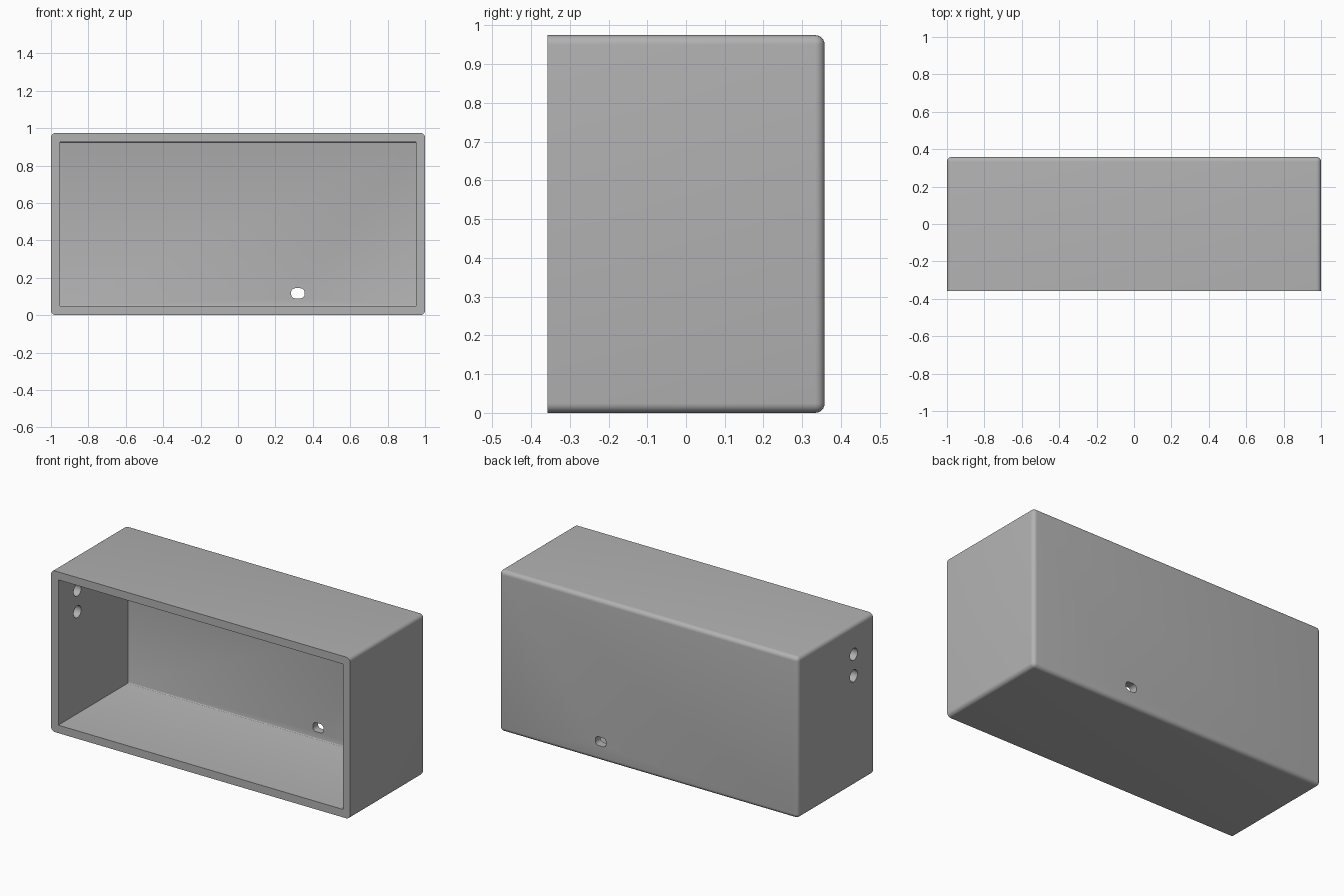
import bpy, bmesh, math
from mathutils import Matrix

W, D, H = 2.0, 0.716, 0.975
WALL, FILLET = 0.048, 0.025

cube = bpy.data.objects.get("Cube")
if cube:
    bpy.data.objects.remove(cube, do_unlink=True)

grey = bpy.data.materials.new("plain_grey")
grey.use_nodes = True
grey.diffuse_color = (0.445, 0.445, 0.445, 1)
grey.node_tree.nodes["Principled BSDF"].inputs["Base Color"].default_value = grey.diffuse_color


def rounded_box(name, size, center, radius, segments, pick):
    """Box whose edges chosen by pick(edge) are rounded."""
    bm = bmesh.new()
    bmesh.ops.create_cube(bm, size=1)
    bmesh.ops.scale(bm, vec=size, verts=bm.verts)
    edges = [e for e in bm.edges if pick(e)]
    bmesh.ops.bevel(bm, geom=edges, offset=radius, segments=segments,
                    profile=0.5, affect='EDGES')
    bmesh.ops.translate(bm, vec=center, verts=bm.verts)
    return finish(name, bm)


def finish(name, bm):
    mesh = bpy.data.meshes.new(name)
    bm.to_mesh(mesh)
    bm.free()
    mesh.materials.append(grey)
    obj = bpy.data.objects.new(name, mesh)
    bpy.context.collection.objects.link(obj)
    return obj


def direction(edge):
    d = edge.verts[1].co - edge.verts[0].co
    return max(range(3), key=lambda i: abs(d[i]))


def on_front(edge):
    return all(v.co.y < 0 for v in edge.verts)


def on_back(edge):
    return all(v.co.y > 0 for v in edge.verts)


# Outer shell: every edge rounded except the flat front rim
shell = rounded_box("box_shell", (W, D, H), (0, 0, H / 2), FILLET, 6,
                    lambda e: not on_front(e))

# Open cavity, with a small fillet along the floor and ceiling at the back
cutters = [rounded_box("cavity_cutter", (W - 2 * WALL, D, H - 2 * WALL),
                       (0, -WALL, H / 2), 0.008, 3,
                       lambda e: on_back(e) and direction(e) == 0)]

# Cable slot through the back wall
cutters.append(rounded_box("cable_slot_cutter", (0.072, 0.3, 0.054),
                           (0.32, D / 2, 0.117), 0.022, 6,
                           lambda e: direction(e) == 1))

# Two round holes through the right side wall
for name, z in (("upper_hole_cutter", 0.795), ("lower_hole_cutter", 0.665)):
    bm = bmesh.new()
    bmesh.ops.create_cone(bm, cap_ends=True, segments=32, radius1=0.036,
                          radius2=0.036, depth=0.3,
                          matrix=Matrix.Translation((-W / 2, -0.175, z))
                          @ Matrix.Rotation(math.pi / 2, 4, 'Y'))
    cutters.append(finish(name, bm))

for cutter in cutters:
    cutter.hide_render = True
    mod = shell.modifiers.new(cutter.name, 'BOOLEAN')
    mod.operation = 'DIFFERENCE'
    mod.solver = 'EXACT'
    mod.object = cutter

# Apply the cuts, remove the helpers and smooth the fillets
bpy.context.view_layer.objects.active = shell
shell.select_set(True)
for mod in list(shell.modifiers):
    bpy.ops.object.modifier_apply(modifier=mod.name)
for cutter in cutters:
    bpy.data.objects.remove(cutter, do_unlink=True)
bpy.ops.object.select_all(action='DESELECT')
shell.select_set(True)
bpy.ops.object.shade_smooth_by_angle(angle=math.radians(30))
